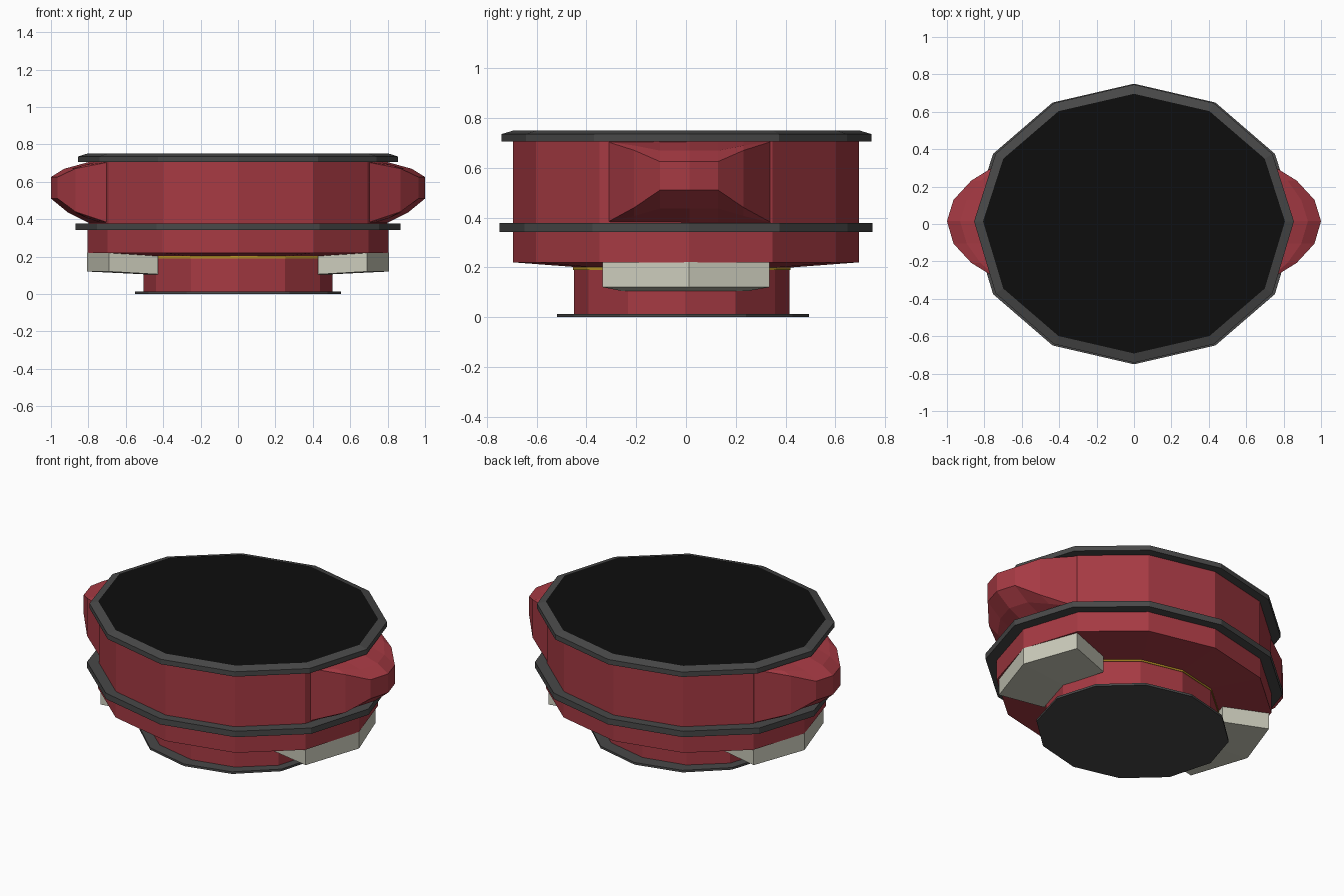
import bpy, bmesh
from math import sin, cos, pi

if "Cube" in bpy.data.objects:
    bpy.data.objects.remove(bpy.data.objects["Cube"])

def material(name, rgb):
    m = bpy.data.materials.new(name)
    m.diffuse_color = (*rgb, 1)
    m.use_nodes = True
    m.node_tree.nodes["Principled BSDF"].inputs["Base Color"].default_value = m.diffuse_color
    return m

RED = material("red", (0.38, 0.042, 0.056))
GREY = material("dark_grey", (0.065, 0.065, 0.065))
BLACK = material("black", (0.004, 0.004, 0.004))
CREAM = material("cream", (0.6, 0.6, 0.5))
GOLD = material("gold", (0.5, 0.3, 0.02))

def finish(name, bm, mat):
    bmesh.ops.recalc_face_normals(bm, faces=bm.faces)
    me = bpy.data.meshes.new(name)
    bm.to_mesh(me)
    bm.free()
    me.materials.append(mat)
    ob = bpy.data.objects.new(name, me)
    bpy.context.collection.objects.link(ob)
    return ob

def loft(name, rings, mat, cy=0.0, bottom=True, top=True):
    """Stack 12-sided ovals given as (rx, ry, z)."""
    bm = bmesh.new()
    rows = []
    for rx, ry, z in rings:
        row = []
        for i in range(12):
            a = i * pi / 6
            shift = 0.012 if i % 6 == 0 else 0
            row.append(bm.verts.new((rx * cos(a), ry * sin(a) + cy + shift, z)))
        rows.append(row)
    for a, b in zip(rows, rows[1:]):
        for i in range(12):
            j = (i + 1) % 12
            bm.faces.new((a[i], a[j], b[j], b[i]))
    if bottom:
        bm.faces.new(rows[0][::-1])
    if top:
        bm.faces.new(rows[-1])
    return finish(name, bm, mat)

def strips(name, rows, mat, side, closed=False):
    """Skin rows of points; side = +1 right, -1 left."""
    bm = bmesh.new()
    vs = [[bm.verts.new((x * side, y, z)) for x, y, z in r] for r in rows]
    pairs = list(zip(vs, vs[1:])) + ([(vs[-1], vs[0])] if closed else [])
    for a, b in pairs:
        for i in range(len(a) - 1):
            bm.faces.new((a[i], a[i + 1], b[i + 1], b[i]))
    if closed:
        bm.faces.new([r[0] for r in vs])
        bm.faces.new([r[-1] for r in vs])
    bmesh.ops.remove_doubles(bm, verts=bm.verts, dist=0.0005)
    return finish(name, bm, mat)

# Foot, neck and gold band
loft("foot_plate", [(0.552, 0.507, 0), (0.552, 0.507, 0.013)], GREY, -0.012)
loft("neck", [(0.505, 0.433, 0.013), (0.505, 0.433, 0.21)], RED, -0.017)
loft("gold_band", [(0.509, 0.437, 0.19), (0.509, 0.437, 0.203)], GOLD, -0.017)

# Lower and upper body
loft("lower_body", [(0.49, 0.43, 0.2), (0.805, 0.695, 0.22), (0.805, 0.695, 0.35)], RED)
loft("upper_body", [(0.8, 0.695, 0.375), (0.8, 0.695, 0.71)], RED)

# Trim rings and top surface
loft("middle_ring", [(0.87, 0.75, 0.342), (0.87, 0.75, 0.378)], GREY)
loft("top_rim", [(0.855, 0.744, 0.705), (0.855, 0.744, 0.735), (0.807, 0.694, 0.75)],
     GREY, 0.002, top=False)
loft("top_surface", [(0.807, 0.694, 0.735), (0.807, 0.694, 0.75)], BLACK, 0.002)

# Side bulges: outline of (x, y, wall bottom, wall top), skinned back to the body
half = [(0.69, 0.33, 0.38, 0.705), (0.87, 0.22, 0.44, 0.67), (0.965, 0.117, 0.51, 0.625)]
outline = ([(x, 0.012 - y, a, b) for x, y, a, b in half] + [(1.0, 0.015, 0.51, 0.625)]
           + [(x, 0.012 + y, a, b) for x, y, a, b in half[::-1]])
def body_x(y):
    return 0.8 - 0.107 * min(1, abs(y - 0.012) / 0.335)
def between(t, base_z, k, sag):
    return [(body_x(p[1]) + (p[0] - body_x(p[1])) * t, p[1],
             base_z + (p[k] - base_z) * (t - sag)) for p in outline]
bulge = [between(0, 0.38, 2, 0), between(0.55, 0.38, 2, 0.12), between(1, 0.38, 2, 0),
         between(1, 0.705, 3, 0), between(0.65, 0.705, 3, 0.2), between(0, 0.705, 3, 0)]

# Cream pads under the body, wrapped round the neck
outer = [(0.69, -0.335), (0.806, 0.013), (0.69, 0.335)]
inner = [(0.428, -0.26), (0.5, -0.005), (0.428, 0.25)]
pad = [[(x, y, 0.12) for x, y in outer], [(x, y, 0.221) for x, y in outer],
       [(x, y, 0.202) for x, y in inner], [(x, y, 0.105) for x, y in inner]]

for side, word in ((1, "right"), (-1, "left")):
    strips(word + "_bulge", bulge, RED, side, closed=True)
    strips(word + "_pad", pad, CREAM, side, closed=True)
